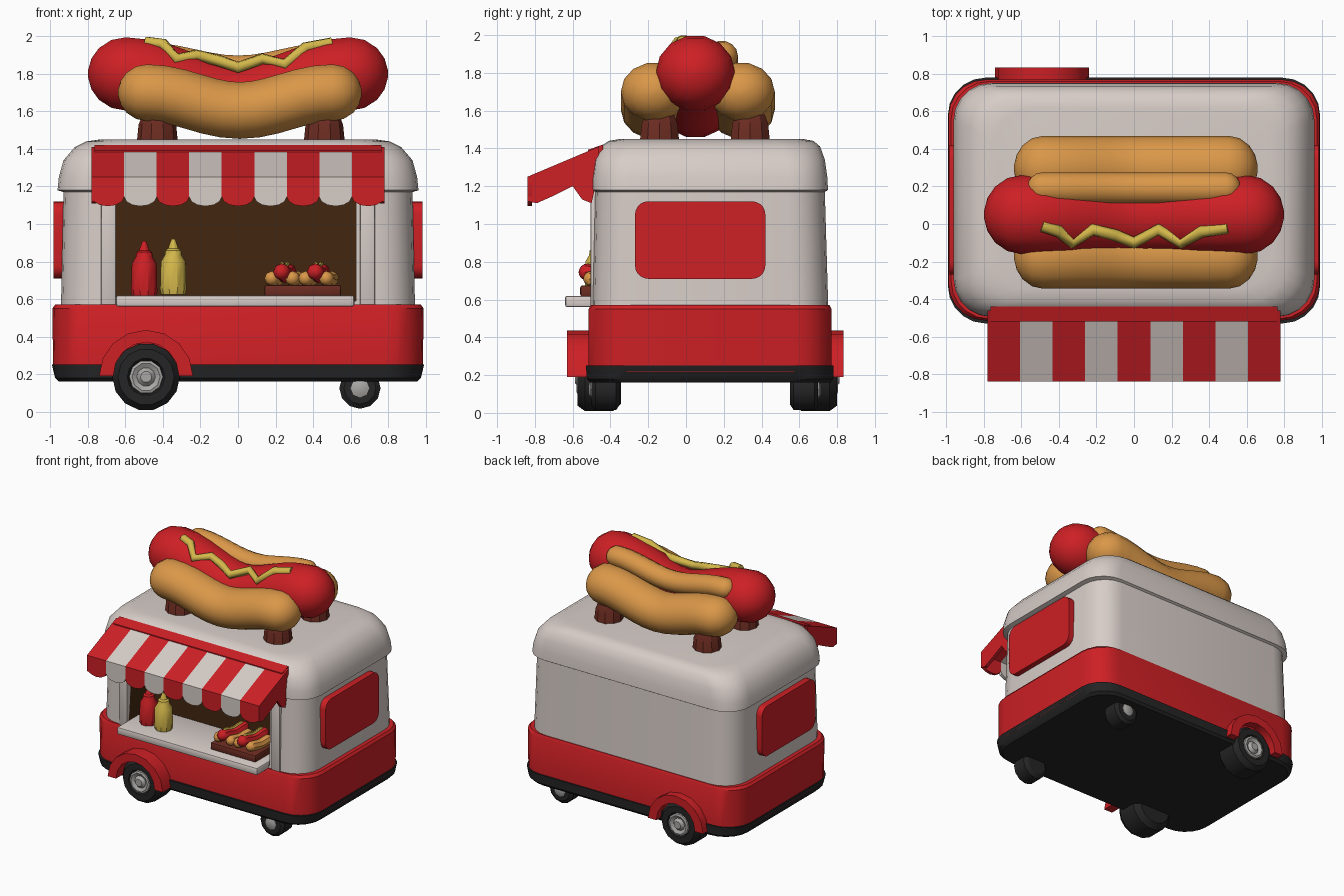
import bpy, bmesh, math
from math import sin, cos, pi, radians, sqrt
from mathutils import Vector

cube = bpy.data.objects.get("Cube")
if cube:
    bpy.data.objects.remove(cube, do_unlink=True)


def material(name, r, g, b):
    m = bpy.data.materials.new(name)
    m.use_nodes = True
    m.diffuse_color = (r, g, b, 1)
    m.node_tree.nodes["Principled BSDF"].inputs["Base Color"].default_value = (r, g, b, 1)
    return m


WHITE = material("warm_white", 0.68, 0.61, 0.575)
RED = material("bright_red", 0.61, 0.014, 0.018)
BLACK = material("tyre_black", 0.018, 0.018, 0.018)
BUN = material("bun_orange", 0.70, 0.31, 0.065)
MUSTARD = material("mustard_yellow", 0.66, 0.48, 0.07)
DARK = material("interior_brown", 0.055, 0.02, 0.005)
BROWN = material("post_brown", 0.15, 0.025, 0.015)
GREY = material("hub_grey", 0.40, 0.39, 0.38)


def finish(name, bm, mat, angle=32):
    bmesh.ops.recalc_face_normals(bm, faces=bm.faces)
    mesh = bpy.data.meshes.new(name)
    bm.to_mesh(mesh)
    bm.free()
    mesh.materials.append(mat)
    ob = bpy.data.objects.new(name, mesh)
    bpy.context.collection.objects.link(ob)
    bpy.ops.object.select_all(action='DESELECT')
    ob.select_set(True)
    bpy.context.view_layer.objects.active = ob
    bpy.ops.object.shade_smooth_by_angle(angle=radians(angle))
    return ob


def loft(name, rings, mat, angle=32):
    bm = bmesh.new()
    loops = [[bm.verts.new(p) for p in ring] for ring in rings]
    for a, b in zip(loops, loops[1:]):
        for i in range(len(a)):
            j = (i + 1) % len(a)
            bm.faces.new((a[i], a[j], b[j], b[i]))
    bm.faces.new(loops[0])
    bm.faces.new(loops[-1])
    return finish(name, bm, mat, angle)


def rounded(w, y0, y1, r, n=5):
    """Rounded rectangle, half-width w, between y0 and y1."""
    pts = []
    for k, (cx, cy) in enumerate([(w - r, y1 - r), (r - w, y1 - r), (r - w, y0 + r), (w - r, y0 + r)]):
        for i in range(n + 1):
            a = pi / 2 * (k + i / n)
            pts.append((cx + r * cos(a), cy + r * sin(a)))
    return pts


def shell(name, levels, mat, r=0.2):
    return loft(name, [[(x, y, z) for x, y in rounded(w, y0, y1, r)] for z, w, y0, y1 in levels], mat)


def prism(name, pts, axis, a, b, mat):
    """Extrude a flat outline along the x or y axis."""
    def place(p, d):
        return (d, p[0], p[1]) if axis == 'x' else (p[0], d, p[1])
    return loft(name, [[place(p, d) for p in pts] for d in (a, b)], mat)


def box(name, x0, x1, y0, y1, z0, z1, mat, bevel=0.0):
    bm = bmesh.new()
    bmesh.ops.create_cube(bm, size=1)
    for v in bm.verts:
        v.co = ((x0 + x1) / 2 + v.co.x * (x1 - x0), (y0 + y1) / 2 + v.co.y * (y1 - y0),
                (z0 + z1) / 2 + v.co.z * (z1 - z0))
    if bevel:
        bmesh.ops.bevel(bm, geom=bm.edges[:], offset=bevel, segments=2, affect='EDGES', profile=0.5)
    return finish(name, bm, mat)


def lathe(name, profile, centre, mat, axis='z', flip=1, n=14):
    rings = []
    for r, h in profile:
        ring = []
        for i in range(n):
            c, s = r * cos(2 * pi * i / n), r * sin(2 * pi * i / n)
            ring.append(Vector(centre) + Vector((c, flip * h, s) if axis == 'y' else (c, s, h)))
        rings.append(ring)
    return loft(name, rings, mat)


def sausage(name, half, r, ry, z0, lift, mat, loc=(0, 0, 0), turn=0, n=14):
    """Round-ended tube along x whose ends rise by lift."""
    core = half - r
    caps = [radians(d) for d in (6, 25, 45, 68)]
    right = [(core + r * cos(a), r * sin(a)) for a in caps]
    stations = [(-x, q) for x, q in right] + [(core * (i / 6 - 1), r) for i in range(13)] + right[::-1]

    def height(x):
        return z0 + lift * (0.5 - 0.5 * cos(pi * min(abs(x) / core, 1)))
    rings = []
    for x, q in stations:
        t = math.atan2(height(x + 0.01) - height(x - 0.01), 0.02)
        rings.append([(x - sin(t) * q * sin(a), q * ry / r * cos(a), height(x) + cos(t) * q * sin(a))
                      for a in (2 * pi * i / n for i in range(n))])
    ob = loft(name, rings, mat, 40)
    ob.location = loc
    ob.rotation_euler.z = turn
    return ob


# Trailer body, with the serving hatch cut out
body = shell("trailer_body", [(0.5, 0.945, -0.495, 0.755), (1.17, 0.93, -0.48, 0.735),
                              (1.18, 0.962, -0.495, 0.752), (1.25, 0.955, -0.495, 0.748),
                              (1.34, 0.93, -0.485, 0.735), (1.41, 0.87, -0.455, 0.71),
                              (1.44, 0.81, -0.41, 0.675), (1.45, 0.74, -0.35, 0.62)], WHITE)
body.data.materials.append(DARK)
cutter = box("hatch_cutter", -0.65, 0.63, -0.8, -0.2, 0.59, 1.32, DARK)
cutter.hide_render = True
mod = body.modifiers.new("hatch", 'BOOLEAN')
mod.object = cutter
mod.operation = 'DIFFERENCE'
mod.solver = 'EXACT'
mod.material_mode = 'TRANSFER'
bpy.context.view_layer.objects.active = body
bpy.ops.object.modifier_apply(modifier="hatch")
bpy.data.objects.remove(cutter, do_unlink=True)

shell("lower_band", [(0.22, 0.985, -0.515, 0.77), (0.55, 0.99, -0.515, 0.77),
                     (0.57, 0.975, -0.505, 0.76)], RED)
shell("chassis", [(0.16, 0.955, -0.505, 0.765), (0.18, 0.975, -0.525, 0.78),
                  (0.25, 0.992, -0.53, 0.78)], BLACK)
box("counter", -0.65, 0.62, -0.64, -0.205, 0.56, 0.62, WHITE, 0.012)

# Side windows and hatch frame
for side, s in (("left", 1), ("right", -1)):
    outline = [(y + 0.075, z + 0.915) for y, z in rounded(0.345, -0.205, 0.205, 0.07)]
    prism(side + "_window_panel", outline, 'x', s * 0.9, s * 0.983, RED)
    box(side + "_hatch_frame", s * 0.69 - 0.04, s * 0.69 + 0.04, -0.505, -0.45, 0.56, 1.3, WHITE, 0.01)

# Wheels, arches and casters
arch = [(-0.49 + 0.25 * cos(a), 0.19 + 0.245 * sin(a)) for a in (pi * i / 8 for i in range(9))]
arch += [(-0.49 + 0.175 * cos(a), 0.19 + 0.18 * sin(a)) for a in (pi * (8 - i) / 8 for i in range(9))]
for end, s, wheel_y, caster_y, arch_y in (("front", -1, -0.575, -0.43, (-0.63, -0.45)),
                                          ("back", 1, 0.80, 0.63, (0.7, 0.835))):
    lathe(end + "_wheel", [(0.14, -0.23), (0.18, -0.19), (0.18, -0.04), (0.15, 0), (0.1, 0), (0.09, -0.02)],
          (-0.49, wheel_y, 0.185), BLACK, 'y', s)
    lathe(end + "_wheel_hub", [(0.09, -0.05), (0.09, 0.0), (0.075, 0.005), (0.05, -0.01), (0.03, 0.012)],
          (-0.49, wheel_y, 0.185), GREY, 'y', s, 10)
    prism(end + "_wheel_arch", arch, 'y', *arch_y, RED)
    lathe(end + "_caster", [(0.08, -0.08), (0.11, -0.06), (0.11, 0.05), (0.085, 0.07)],
          (0.65, caster_y, 0.125), BLACK, 'y', s, 12)
    lathe(end + "_caster_hub", [(0.05, 0), (0.05, 0.075), (0.025, 0.085)],
          (0.65, caster_y, 0.125), GREY, 'y', s, 8)

# Striped awning with scalloped edge
count, span = 9, 0.78
step = 2 * span / count
slope = [(-0.46, 1.41), (-0.52, 1.385), (-0.84, 1.25), (-0.84, 1.21), (-0.52, 1.345), (-0.46, 1.37)]
for i in range(count):
    x0 = -span + i * step
    mat = WHITE if i % 2 else RED
    prism("awning_stripe_%d" % (i + 1), slope, 'x', x0, x0 + step, mat)
    scallop = [(x0, 1.235), (x0 + step, 1.235)]
    scallop += [(x0 + step / 2 + step / 2 * cos(a), 1.145 - 0.05 * sin(a)) for a in (pi * k / 6 for k in range(7))]
    prism("awning_scallop_%d" % (i + 1), scallop, 'y', -0.84, -0.815, mat)
prism("awning_rail", [(-0.44, 1.42), (-0.52, 1.393), (-0.52, 1.33), (-0.44, 1.33)], 'x', -0.765, 0.765, RED)
side_flap = [(-0.46, 1.39), (-0.84, 1.24), (-0.84, 1.12), (-0.79, 1.11), (-0.7, 1.15),
             (-0.6, 1.2), (-0.55, 1.13), (-0.5, 1.11), (-0.48, 1.2)]
for side, s in (("left", 1), ("right", -1)):
    prism(side + "_awning_flap", side_flap, 'x', s * 0.755, s * 0.78, RED)

# Giant hot dog on its roof posts
sausage("roof_sausage", 0.8, 0.2, 0.21, 1.655, 0.145, RED, (0, 0.05, 0))
sausage("roof_bun_front", 0.65, 0.155, 0.175, 1.605, 0.095, BUN, (0.01, -0.17, 0))
sausage("roof_bun_back", 0.65, 0.155, 0.175, 1.605, 0.095, BUN, (0.01, 0.295, 0))
sausage("roof_bun_lip", 0.57, 0.08, 0.085, 1.82, 0.07, BUN, (0, 0.19, 0))
for x in (-0.43, 0.46):
    for y in (-0.14, 0.34):
        lathe("roof_post", [(0.11, 1.43), (0.1, 1.53), (0.08, 1.58)], (x, y, 0), BROWN, n=10)

# Mustard zigzag
zigzag = [(-0.49, -0.01, 1.97), (-0.4, -0.04, 1.96), (-0.33, -0.1, 1.88), (-0.22, -0.03, 1.9),
          (-0.1, -0.06, 1.87), (0, -0.1, 1.835), (0.13, -0.03, 1.88), (0.25, -0.1, 1.85),
          (0.36, -0.04, 1.94), (0.5, -0.02, 1.965)]
curve = bpy.data.curves.new("mustard_zigzag", 'CURVE')
curve.dimensions = '3D'
curve.bevel_depth = 0.032
curve.bevel_resolution = 1
curve.use_fill_caps = True
spline = curve.splines.new('POLY')
spline.points.add(len(zigzag) - 1)
for p, co in zip(spline.points, zigzag):
    p.co = (*co, 1)
curve.materials.append(MUSTARD)
bpy.context.collection.objects.link(bpy.data.objects.new("mustard_zigzag", curve))

# Sauce bottles
bottle = [(0.065, 0.615), (0.07, 0.64), (0.066, 0.79), (0.045, 0.825), (0.042, 0.85), (0.028, 0.86), (0.01, 0.91)]
lathe("ketchup_bottle", bottle, (-0.5, -0.44, 0), RED, n=10)
lathe("mustard_bottle", bottle, (-0.345, -0.47, 0.01), MUSTARD, n=10)

# Tray with small hot dogs
box("tray", 0.14, 0.55, -0.56, -0.28, 0.615, 0.675, BROWN, 0.012)
for x in (0.25, 0.43):
    sausage("small_sausage", 0.15, 0.045, 0.045, 0.73, 0.015, RED, (x, -0.42, 0), radians(80), 8)
    for dx in (-0.055, 0.055):
        sausage("small_bun", 0.125, 0.04, 0.04, 0.7, 0.01, BUN, (x + dx, -0.42, 0), radians(80), 8)
    sausage("small_mustard", 0.1, 0.012, 0.012, 0.772, 0.015, MUSTARD, (x, -0.42, 0), radians(80), 6)
